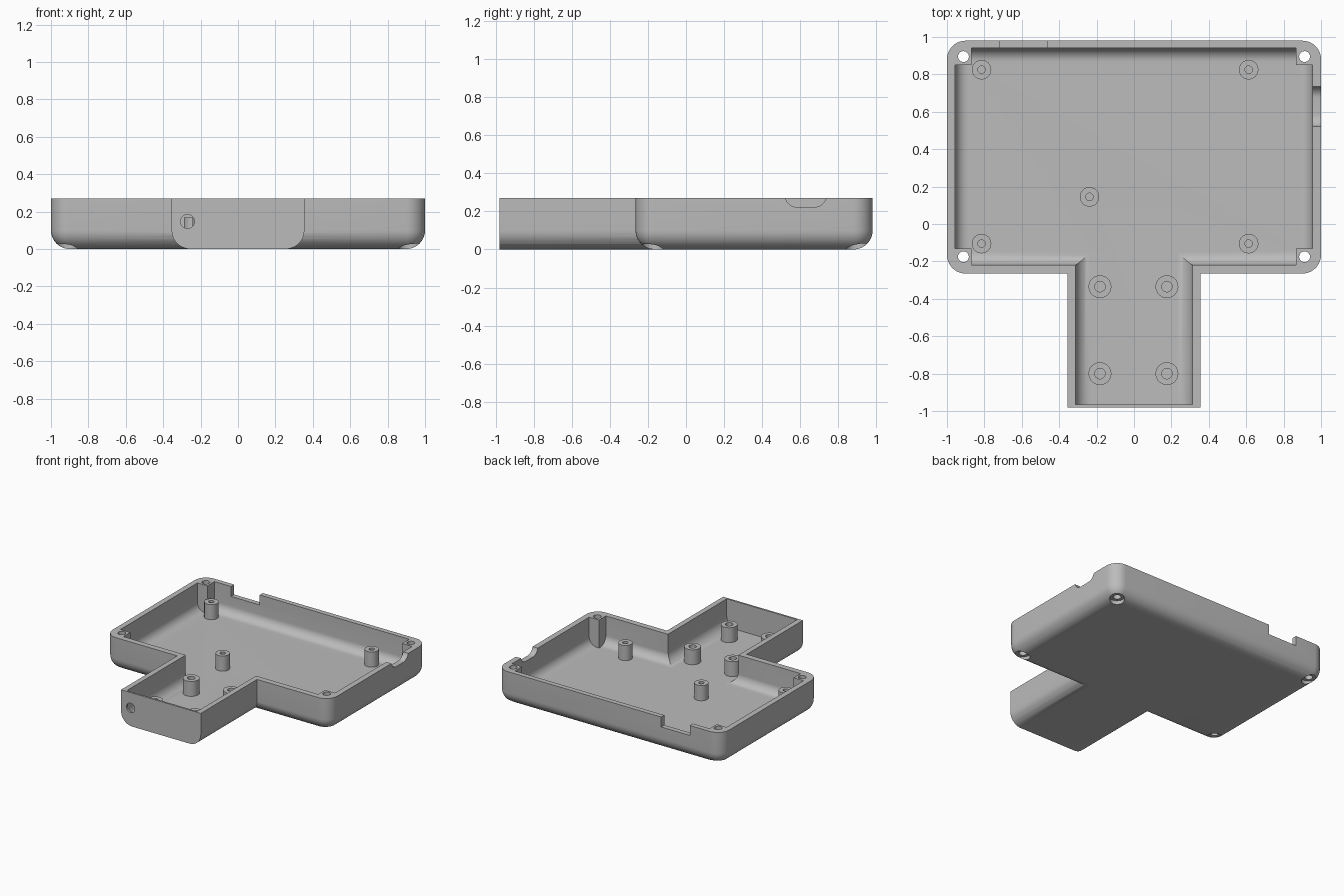
import bpy, bmesh, math
from mathutils import Matrix, Vector

if "Cube" in bpy.data.objects:
    bpy.data.objects.remove(bpy.data.objects["Cube"], do_unlink=True)

TOP, FLOOR, FILLET = 0.27, 0.045, 0.1
grey = bpy.data.materials.new("plain grey")
grey.use_nodes = True
colour = (0.5, 0.5, 0.5, 1)
grey.diffuse_color = colour
grey.node_tree.nodes["Principled BSDF"].inputs["Base Color"].default_value = colour


def finish(bm, name):
    bmesh.ops.recalc_face_normals(bm, faces=bm.faces)
    mesh = bpy.data.meshes.new(name)
    bm.to_mesh(mesh)
    bm.free()
    mesh.materials.append(grey)
    ob = bpy.data.objects.new(name, mesh)
    bpy.context.collection.objects.link(ob)
    return ob


def box(name, lo, hi, radius=0, rounded=None):
    """Box between two corners; edges chosen by rounded(direction, middle) get a fillet."""
    lo, hi = Vector(lo), Vector(hi)
    bm = bmesh.new()
    bmesh.ops.create_cube(bm, size=1)
    for v in bm.verts:
        v.co = (lo + hi) / 2 + v.co * (hi - lo)
    if rounded:
        edges = []
        for e in bm.edges:
            a, b = (v.co for v in e.verts)
            if rounded((b - a).normalized(), (a + b) / 2 - lo):
                edges.append(e)
        bmesh.ops.bevel(bm, geom=edges, offset=radius, segments=10,
                        profile=0.5, affect='EDGES')
    return finish(bm, name)


def cylinder(name, centre, radius, depth, axis='Z'):
    bm = bmesh.new()
    turn = Matrix.Rotation(math.pi / 2, 4, 'X') if axis == 'Y' else Matrix()
    bmesh.ops.create_cone(bm, cap_ends=True, segments=32, radius1=radius, radius2=radius,
                          depth=depth, matrix=Matrix.Translation(centre) @ turn)
    return finish(bm, name)


def combine(target, tool, operation='DIFFERENCE'):
    mod = target.modifiers.new("boolean", 'BOOLEAN')
    mod.operation, mod.solver, mod.object = operation, 'EXACT', tool
    bpy.context.view_layer.objects.active = target
    bpy.ops.object.modifier_apply(modifier=mod.name)
    bpy.data.objects.remove(tool, do_unlink=True)


def smooth(ob):
    bpy.ops.object.select_all(action='DESELECT')
    ob.select_set(True)
    bpy.context.view_layer.objects.active = ob
    bpy.ops.object.shade_smooth_by_angle(angle=math.radians(30))


def tray_edges(d, m):
    return abs(d.z) > 0.9 or m.z < 0.001


def trough_edges(d, m):
    return abs(d.y) > 0.9 and m.z < 0.001


# Outer shell: wide tray plus front extension
shell = box("enclosure_shell", (-1, -0.265, 0), (1, 0.98, TOP), FILLET, tray_edges)
combine(shell, box("extension", (-0.355, -0.98, 0), (0.355, 0.2, TOP),
                   FILLET, trough_edges), 'UNION')

# Main cavity, leaving square screw posts in the corners
cavity = box("cavity", (-0.956, -0.218, FLOOR), (0.954, 0.94, 0.5), 0.07, tray_edges)
for x0, x1 in ((-1.1, -0.868), (0.866, 1.1)):
    for y0, y1 in ((-0.4, -0.13), (0.85, 1.1)):
        combine(cavity, box("post", (x0, y0, -0.1), (x1, y1, 0.6)))
combine(shell, cavity)
combine(shell, box("extension_cavity", (-0.313, -0.965, FLOOR), (0.313, 0.1, 0.5),
                   0.085, trough_edges))

# Corner screw holes with counterbores underneath
for x in (-0.912, 0.912):
    for y in (-0.175, 0.895):
        combine(shell, cylinder("screw_hole", (x, y, 0.15), 0.029, 0.6))
        combine(shell, cylinder("counterbore", (x, y, -0.01), 0.054, 0.08))

# Cable hole, rounded side port and rear notch
combine(shell, cylinder("cable_hole", (-0.27, -0.98, 0.147), 0.037, 0.1, 'Y'))
combine(shell, box("side_port", (0.9, 0.52, 0.222), (1.1, 0.738, 0.5), 0.065,
                   lambda d, m: abs(d.x) > 0.9 and m.z < 0.001))
combine(shell, box("rear_notch", (-0.72, 0.9, 0.19), (-0.465, 1.1, 0.5)))
smooth(shell)


# Hollow standoffs on the floor
def standoff(name, x, y, outer, inner, top):
    bm = bmesh.new()
    rings = [(outer, FLOOR - 0.005), (outer, top), (inner, top), (inner, FLOOR - 0.005)]
    verts = [bm.verts.new((r, 0, z)) for r, z in rings]
    edges = [bm.edges.new((verts[i], verts[(i + 1) % 4])) for i in range(4)]
    bmesh.ops.spin(bm, geom=verts + edges, cent=(0, 0, 0), axis=(0, 0, 1),
                   angle=math.tau, steps=32, use_duplicate=False)
    bmesh.ops.remove_doubles(bm, verts=bm.verts, dist=0.0005)
    ob = finish(bm, name)
    ob.location = (x, y, 0)
    smooth(ob)


for x, y in ((-0.815, 0.825), (0.613, 0.825), (-0.815, -0.105), (0.613, -0.105), (-0.238, 0.145)):
    standoff("board_standoff", x, y, 0.052, 0.02, 0.167)
for x in (-0.182, 0.176):
    for y in (-0.335, -0.8):
        standoff("extension_standoff", x, y, 0.061, 0.028, 0.165)
